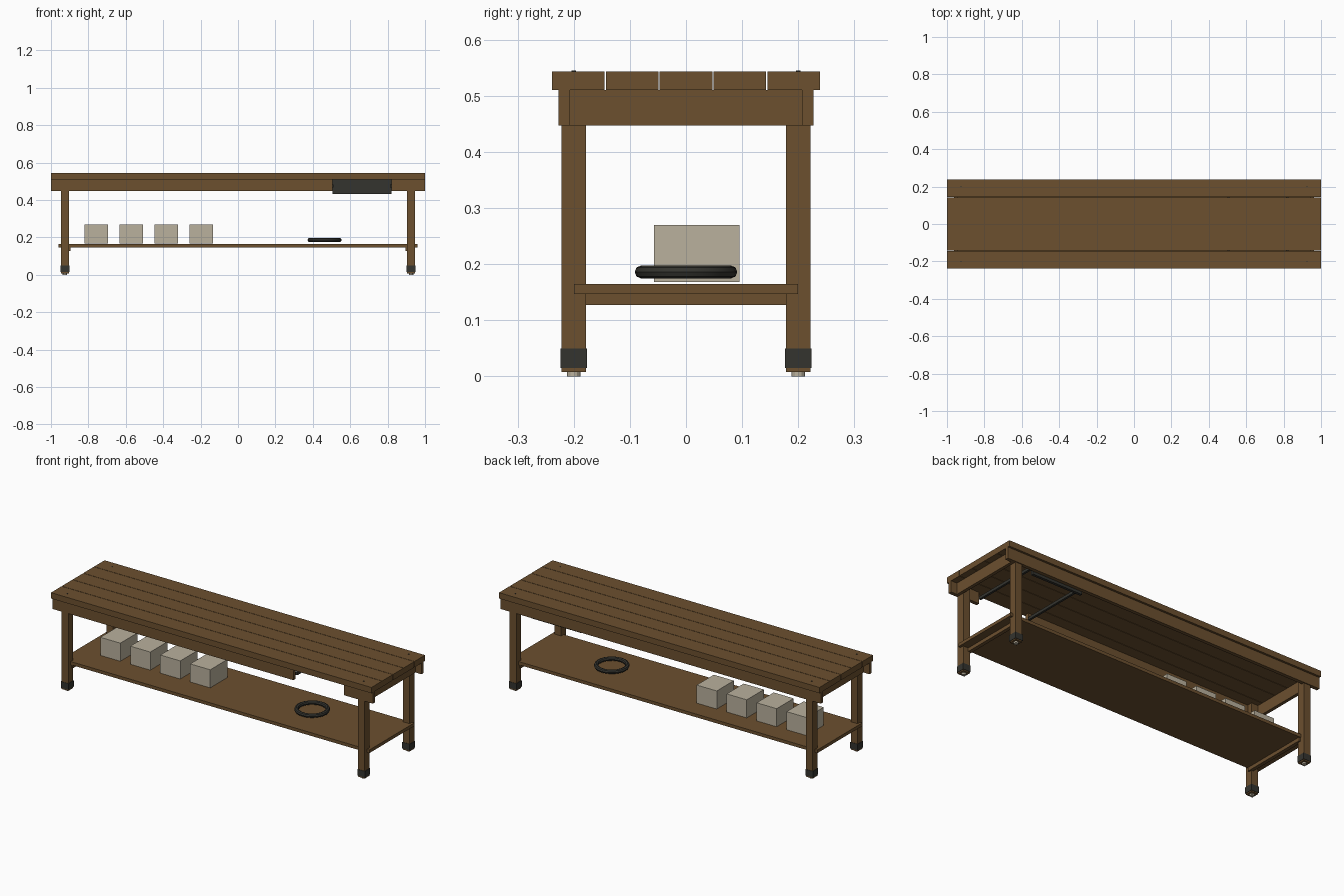
import bpy, math

if "Cube" in bpy.data.objects:
    bpy.data.objects.remove(bpy.data.objects["Cube"])

def mat(name, c):
    m = bpy.data.materials.new(name)
    m.diffuse_color = (*c, 1)
    m.use_nodes = True
    m.node_tree.nodes["Principled BSDF"].inputs["Base Color"].default_value = m.diffuse_color
    return m

WOOD = mat("brown_wood", (0.15, 0.080, 0.028))
DARK = mat("dark_rubber", (0.034, 0.034, 0.028))
PALE = mat("pale_beige", (0.49, 0.44, 0.34))

def box(name, x0, x1, y0, y1, z0, z1, m):
    bpy.ops.mesh.primitive_cube_add(size=1, location=((x0+x1)/2, (y0+y1)/2, (z0+z1)/2))
    o = bpy.context.object
    o.name = name
    o.scale = (abs(x1-x0), abs(y1-y0), z1-z0)
    bpy.ops.object.transform_apply(location=False, rotation=False, scale=True)
    o.data.materials.append(m)
    return o

def cyl(name, x, y, z0, z1, r, m, n=12):
    bpy.ops.mesh.primitive_cylinder_add(vertices=n, radius=r, depth=z1-z0, location=(x, y, (z0+z1)/2))
    o = bpy.context.object
    o.name = name
    o.data.materials.append(m)

# top slats
for i in range(5):
    y = (i - 2) * 0.096
    box("top_slat", -1, 1, y - 0.0468, y + 0.0468, 0.51, 0.543, WOOD)

# long rails: the front one has an opening for the drawer
box("back_rail", -1, 1, 0.207, 0.227, 0.447, 0.51, WOOD)
box("front_rail_long", -1, 0.505, -0.227, -0.207, 0.447, 0.51, WOOD)
box("front_rail_short", 0.82, 1, -0.227, -0.207, 0.447, 0.51, WOOD)

# drawer slides and dark panel at the back of the opening
for x in (0.505, 0.82):
    box("drawer_slide", x - 0.006, x + 0.006, -0.2, 0.2, 0.466, 0.482, DARK)
box("drawer_stop_panel", 0.505, 0.82, 0.19, 0.205, 0.433, 0.51, DARK)

for sx in (-1, 1):
    # end aprons and shelf supports
    a = sorted((sx * 0.945, sx * 0.963))
    box("end_apron", *a, -0.207, 0.207, 0.447, 0.51, WOOD)
    a = sorted((sx * 0.895, sx * 0.915))
    box("shelf_support", *a, -0.195, 0.195, 0.127, 0.147, WOOD)
    for sy in (-1, 1):
        x, y = sx * 0.925, sy * 0.2
        # legs with caps, feet and screws
        box("leg", x - 0.021, x + 0.021, y - 0.022, y + 0.022, 0.008, 0.51, WOOD)
        box("leg_cap", x - 0.0235, x + 0.0235, y - 0.024, y + 0.024, 0.015, 0.05, DARK)
        cyl("foot_pad", x, y, 0, 0.01, 0.012, PALE)
        cyl("screw_head", x, y, 0.54, 0.545, 0.004, DARK, 8)

# lower shelf
box("lower_shelf", -0.96, 0.96, -0.2, 0.2, 0.147, 0.165, WOOD)

# storage boxes
for i in range(4):
    x = -0.757 + i * 0.187
    box("storage_box", x - 0.0625, x + 0.0625, -0.057, 0.095, 0.168, 0.27, PALE)

# ring lying on the shelf
bpy.ops.mesh.primitive_torus_add(major_segments=24, minor_segments=8, major_radius=0.08,
                                 minor_radius=0.0115, location=(0.463, 0, 0.186))
ring = bpy.context.object
ring.name = "ring"
ring.data.materials.append(DARK)
bpy.ops.object.shade_smooth_by_angle(angle=math.radians(40))
